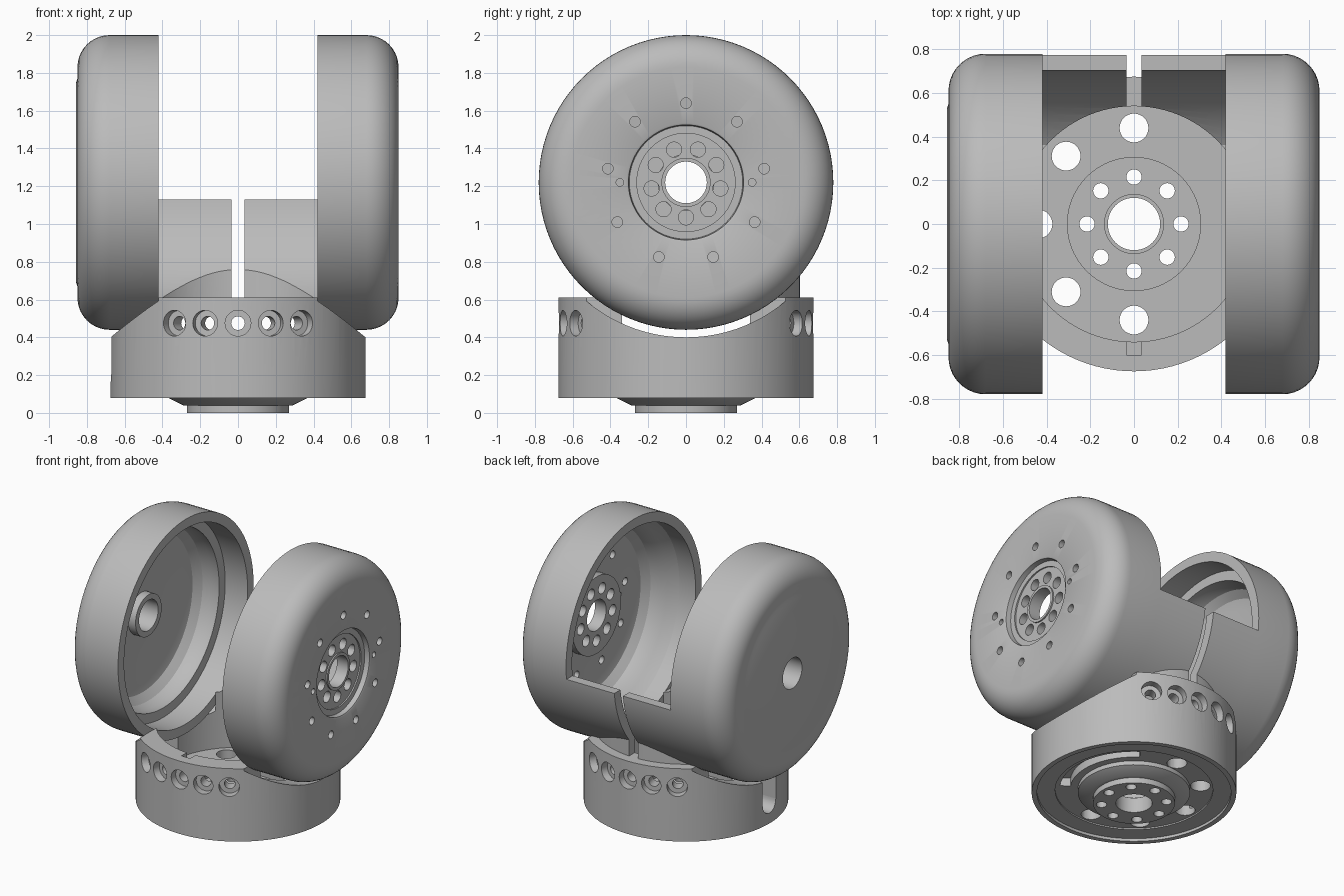
import bpy, bmesh
from math import sin, cos, pi, radians
from mathutils import Vector, Matrix

if "Cube" in bpy.data.objects:
    bpy.data.objects.remove(bpy.data.objects["Cube"])

grey = bpy.data.materials.new("plain grey")
grey.use_nodes = True
grey.diffuse_color = (0.5, 0.5, 0.5, 1)
grey.node_tree.nodes["Principled BSDF"].inputs["Base Color"].default_value = (0.5, 0.5, 0.5, 1)

AXLE = 1.22     # height of the drum axis
MOUTH = 0.42    # inner edge of each drum
DRUM = 0.78     # drum radius
INNER = 0.71    # inside radius of the drum wall
BORE = 0.54     # inside radius of the base


def to_object(name, bm):
    bmesh.ops.recalc_face_normals(bm, faces=bm.faces)
    mesh = bpy.data.meshes.new(name)
    bm.to_mesh(mesh)
    bm.free()
    mesh.materials.append(grey)
    ob = bpy.data.objects.new(name, mesh)
    bpy.context.collection.objects.link(ob)
    return ob


def lathe(name, profile, axis="z", side=1, start=0, sweep=360, steps=96):
    """Revolve a closed (radius, position) profile; partial sweeps get end caps."""
    bm = bmesh.new()
    full = sweep == 360
    rings = []
    for i in range(steps if full else steps + 1):
        t = radians(start + sweep * i / steps)
        if axis == "z":
            ring = [(r * cos(t), r * sin(t), a) for r, a in profile]
        else:
            ring = [(side * a, r * cos(t), AXLE + r * sin(t)) for r, a in profile]
        rings.append([bm.verts.new(p) for p in ring])
    n = len(profile)
    for i in range(steps):
        a, b = rings[i], rings[(i + 1) % len(rings)]
        for j in range(n):
            k = (j + 1) % n
            bm.faces.new((a[j], a[k], b[k], b[j]))
    if not full:
        bm.faces.new(rings[0])
        bm.faces.new(rings[-1])
    return to_object(name, bm)


def rods(rod_list, segments=32):
    """One cutter made of separate cylinders given as (start, end, radius)."""
    bm = bmesh.new()
    for p, q, r in rod_list:
        p, q = Vector(p), Vector(q)
        d = q - p
        m = Matrix.Translation((p + q) / 2) @ d.to_track_quat("Z", "Y").to_matrix().to_4x4()
        bmesh.ops.create_cone(bm, cap_ends=True, segments=segments, radius1=r,
                              radius2=r, depth=d.length, matrix=m)
    return to_object("cutter", bm)


def box(lo, hi):
    lo, hi = Vector(lo), Vector(hi)
    bm = bmesh.new()
    m = Matrix.Translation((lo + hi) / 2) @ Matrix.Diagonal((*(hi - lo), 1))
    bmesh.ops.create_cube(bm, size=1, matrix=m)
    return to_object("cutter", bm)


def cut(ob, *cutters):
    bpy.context.view_layer.objects.active = ob
    for c in cutters:
        mod = ob.modifiers.new("cut", "BOOLEAN")
        mod.operation, mod.solver, mod.object = "DIFFERENCE", "EXACT", c
        bpy.ops.object.modifier_apply(modifier=mod.name)
        bpy.data.objects.remove(c)


def circle(radius, count, first):
    return [(radius * cos(radians(first + 360 * i / count)),
             radius * sin(radians(first + 360 * i / count))) for i in range(count)]


def arc(cr, ca, radius, steps):
    return [(cr + radius * cos(pi / 2 * i / steps), ca + radius * sin(pi / 2 * i / steps))
            for i in range(steps + 1)]


# Drums: rounded cups opening toward the middle
shell = [(DRUM, MOUTH)] + arc(0.61, 0.68, 0.17, 10)
plain_face = [(0.55, 0.85), (0.53, 0.857), (0.11, 0.857), (0.11, 0.72), (0.15, 0.72), (0.15, 0.78)]
hub_face = [(0.315, 0.85), (0.305, 0.845), (0.3, 0.81), (0.26, 0.81), (0.26, 0.8), (0.13, 0.8),
            (0.13, 0.81), (0.11, 0.81), (0.11, 0.72), (0.28, 0.72), (0.28, 0.78)]
cup = [(0.5, 0.78), (0.57, 0.765), (0.62, 0.72), (0.64, 0.66)]
stepped_lip = [(0.64, 0.6), (INNER, 0.6), (INNER, MOUTH)]
plain_lip = [(0.67, 0.62), (INNER, 0.55), (INNER, MOUTH)]
right_drum = lathe("right_drum", shell + plain_face + cup + stepped_lip, "x", -1)
left_drum = lathe("left_drum", shell + hub_face + cup + plain_lip, "x", 1)

# Bolt circles through the left drum
bolts = [(0.185, 9, -90, 0.04), (0.42, 9, 90, 0.028), (0.35, 2, 0, 0.02)]
cut(left_drum, rods([((0.6, y, AXLE + z), (1, y, AXLE + z), r)
                     for ring, count, first, r in bolts
                     for y, z in circle(ring, count, first)], 24))

# Curved back wall joining the drums, split by a slot
bridge = lathe("back_bridge", [(DRUM, -MOUTH), (DRUM, MOUTH), (INNER, MOUTH), (INNER, -MOUTH)], "x")
cut(bridge,
    box((-1, -1, 0.605), (1, 0.02, 3)),
    box((-1, -1, 1.13), (1, 1, 3)),
    rods([((0, 0, 0), (0, 0, 1.1), BORE)], 96),
    box((-0.035, -1, 0.3), (0.035, 1, 3)))

# Neck filling the gap between base and bridge at the back
neck = lathe("back_neck", [(0.605, 0.55), (0.605, 0.76), (BORE, 0.76), (BORE, 0.55)])
cut(neck,
    box((-1, -1, 0), (1, 0.1, 1)),
    box((-1, -1, 0), (-MOUTH, 1, 1)),
    box((MOUTH, -1, 0), (1, 1, 1)),
    box((-0.035, -1, 0), (0.035, 1, 1)),
    rods([((-1, 0, AXLE), (1, 0, AXLE), 0.74)], 96))

# Round base with floor and bottom hub
base = lathe("base", [
    (0.12, 0), (0.27, 0), (0.27, 0.04), (0.29, 0.04), (0.37, 0.08), (0.37, 0.11),
    (0.52, 0.11), (0.52, 0.1), (0.64, 0.1), (0.64, 0.08), (0.675, 0.08), (0.675, 0.61),
    (BORE, 0.61), (BORE, 0.2), (0.305, 0.2), (0.305, 0.12), (0.135, 0.12), (0.135, 0.11), (0.12, 0.11)])

# Saddles that clear the drums
cut(base, rods([((s * MOUTH, 0, AXLE), (s, 0, AXLE), 0.82) for s in (-1, 1)], 96))

# Floor holes
small = [((x, y, -1), (x, y, 1), 0.035) for x, y in circle(0.215, 8, 0)]
large = [((x, y, -1), (x, y, 1), 0.066) for x, y in circle(0.44, 8, 90)[:5]]
cut(base, rods(small + large))

# Curved pocket under the floor
cut(base, lathe("cutter", [(0.42, 0), (0.49, 0), (0.49, 0.17), (0.42, 0.17)],
                start=-35, sweep=90, steps=24))

# Counterbored radial holes, five at the front and five at the back
dirs = [Vector((cos(radians(t)), sin(radians(t)), 0))
        for mid in (-90, 90) for t in range(mid - 30, mid + 31, 15)]
up = Vector((0, 0, 0.475))
cut(base,
    rods([(d * 0.62 + up, d * 0.8 + up, 0.068) for d in dirs]),
    rods([(d * 0.45 + up, d * 0.75 + up, 0.036) for d in dirs], 24))

# Rounded cable slot in the right wall and key slot in the front rim
cut(base,
    rods([((-1, 0, 0.23), (-0.5, 0, 0.23), 0.075)]),
    box((-1, -0.075, 0.23), (-0.5, 0.075, 0.6)),
    box((-0.035, -0.6, 0.56), (0.035, -0.4, 0.8)))

# Smooth round surfaces, keep edges crisp
parts = [right_drum, left_drum, bridge, neck, base]
bpy.ops.object.select_all(action="DESELECT")
for ob in parts:
    ob.select_set(True)
bpy.context.view_layer.objects.active = base
bpy.ops.object.shade_smooth_by_angle(angle=radians(28))
